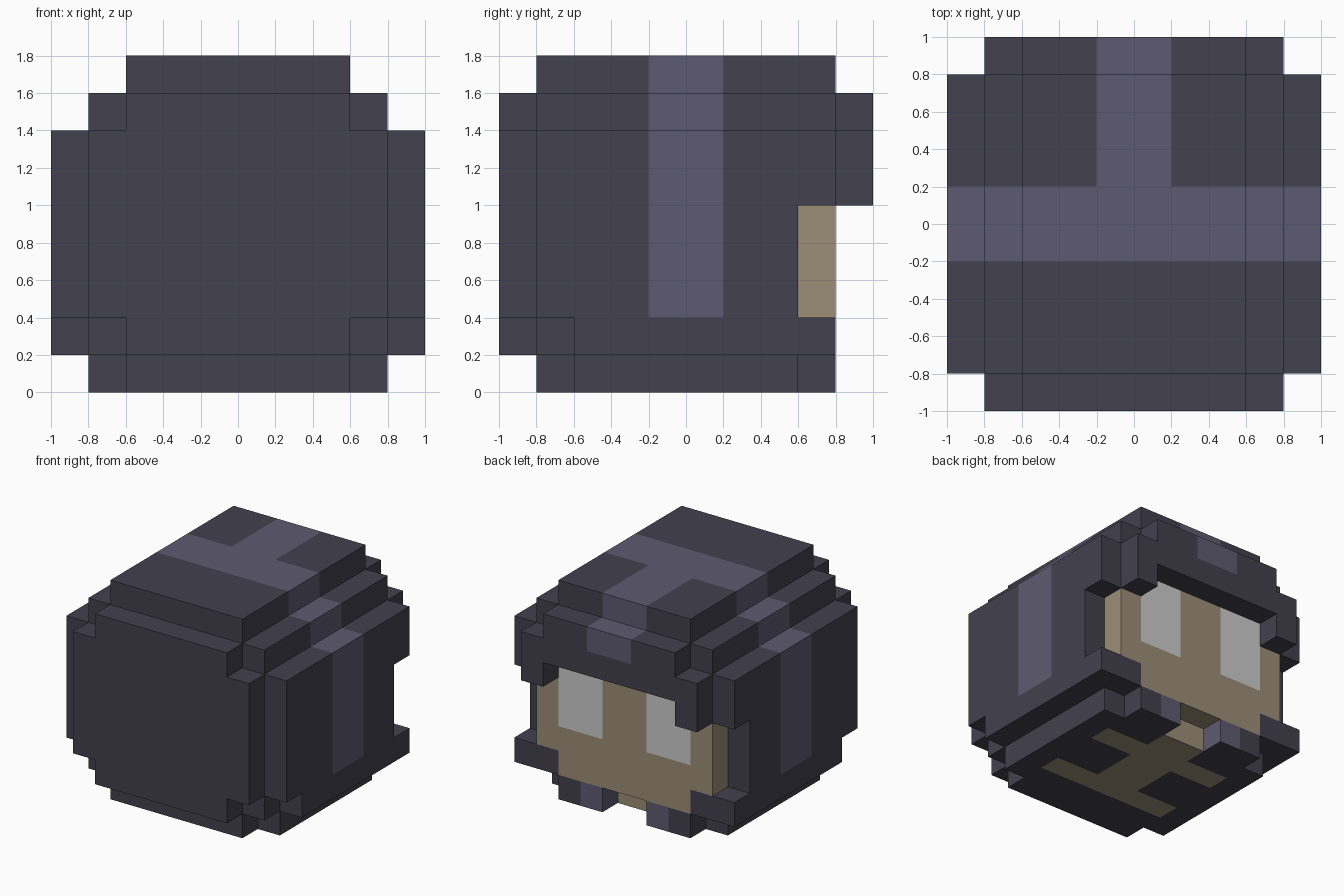
import bpy, bmesh
from mathutils import Vector

if "Cube" in bpy.data.objects:
    bpy.data.objects.remove(bpy.data.objects["Cube"])

U = 0.2  # block size

def srgb(r, g, b):
    f = lambda c: c / 12.92 if c <= 0.04045 else ((c + 0.055) / 1.055) ** 2.4
    return (f(r / 255), f(g / 255), f(b / 255), 1.0)

def material(name, rgb):
    m = bpy.data.materials.new(name)
    m.diffuse_color = srgb(*rgb)
    m.use_nodes = True
    m.node_tree.nodes["Principled BSDF"].inputs["Base Color"].default_value = m.diffuse_color
    return m

DARK = material("charcoal", (66, 65, 78))
TRIM = material("muted_purple", (94, 90, 113))
SKIN = material("tan", (156, 142, 120))
EYE = material("pale_grey", (204, 204, 204))

cells = {}  # block position -> part name

def fill(part, half, y, z, inner=0):
    """Fill blocks mirrored in x, inner <= |x| < half; part None clears them."""
    for i in range(inner, half):
        for x in (i, -i - 1):
            for j in range(*y):
                for k in range(*z):
                    if part:
                        cells[x, j, k] = part
                    else:
                        cells.pop((x, j, k), None)

# helmet base
fill("helmet", 4, (-3, 3), (0, 1))
fill("helmet", 4, (-3, 3), (0, 1))
fill("helmet", 3, (-4, 4), (0, 1))
fill("helmet", 4, (-3, 3), (0, 1))
# helmet lower rim
fill("helmet", 5, (-3, 4), (1, 2))
fill("helmet", 4, (-4, 4), (1, 2))
fill("helmet", 3, (-5, 4), (1, 2))
# helmet walls, cut away beside the face
fill("helmet", 5, (-4, 4), (2, 7))
fill("helmet", 4, (-5, 4), (2, 7))
fill(None, 5, (3, 4), (2, 5), inner=4)
# brow with lower ends
fill("helmet", 3, (4, 5), (6, 7))
fill("helmet", 4, (4, 5), (5, 7), inner=3)
# crown steps
fill("helmet", 4, (-4, 4), (7, 8))
fill("helmet", 3, (-5, 5), (7, 8))
fill("helmet", 3, (-4, 4), (8, 9))
# face and chin
fill("head", 4, (3, 4), (2, 6))
fill("head", 3, (3, 4), (1, 2))
# throat gap and underside of the head
fill(None, 1, (3, 4), (0, 1))
fill("head", 3, (1, 2), (0, 1))
fill("head", 1, (-2, 3), (0, 1))
fill("head", 3, (-2, -1), (0, 1))

def helmet_colour(c, n):
    side_band = abs(c.y) < 1 and c.z > 2
    back_band = abs(c.x) < 1 and c.y > 0 and c.z > 7
    strap = c.z < 1 and 1 <= abs(c.x) < 2 and c.y > 3 and n.z == 0
    return 1 if side_band or back_band or strap else 0

def head_colour(c, n):
    return 1 if n.y > 0 and 1 < abs(c.x) < 3 and c.z > 3 else 0

def build(part, mats, colour):
    """Skin the exposed sides of every block of one part."""
    bm = bmesh.new()
    for pos, owner in cells.items():
        if owner != part:
            continue
        centre = Vector(pos) + Vector((0.5, 0.5, 0.5))
        for axis in range(3):
            for s in (-1, 1):
                n = Vector((0, 0, 0))
                n[axis] = s
                if tuple(int(a + b) for a, b in zip(pos, n)) in cells:
                    continue
                u, v = Vector((0, 0, 0)), Vector((0, 0, 0))
                u[(axis + 1) % 3] = 0.5
                v[(axis + 2) % 3] = 0.5 * s
                c = centre + n * 0.5
                corners = (c - u - v, c + u - v, c + u + v, c - u + v)
                f = bm.faces.new([bm.verts.new(p * U) for p in corners])
                f.material_index = colour(c, n)
    bmesh.ops.remove_doubles(bm, verts=bm.verts, dist=0.001)
    me = bpy.data.meshes.new(part)
    bm.to_mesh(me)
    bm.free()
    for m in mats:
        me.materials.append(m)
    bpy.context.collection.objects.link(bpy.data.objects.new(part, me))

build("helmet", (DARK, TRIM), helmet_colour)
build("head", (SKIN, EYE), head_colour)
